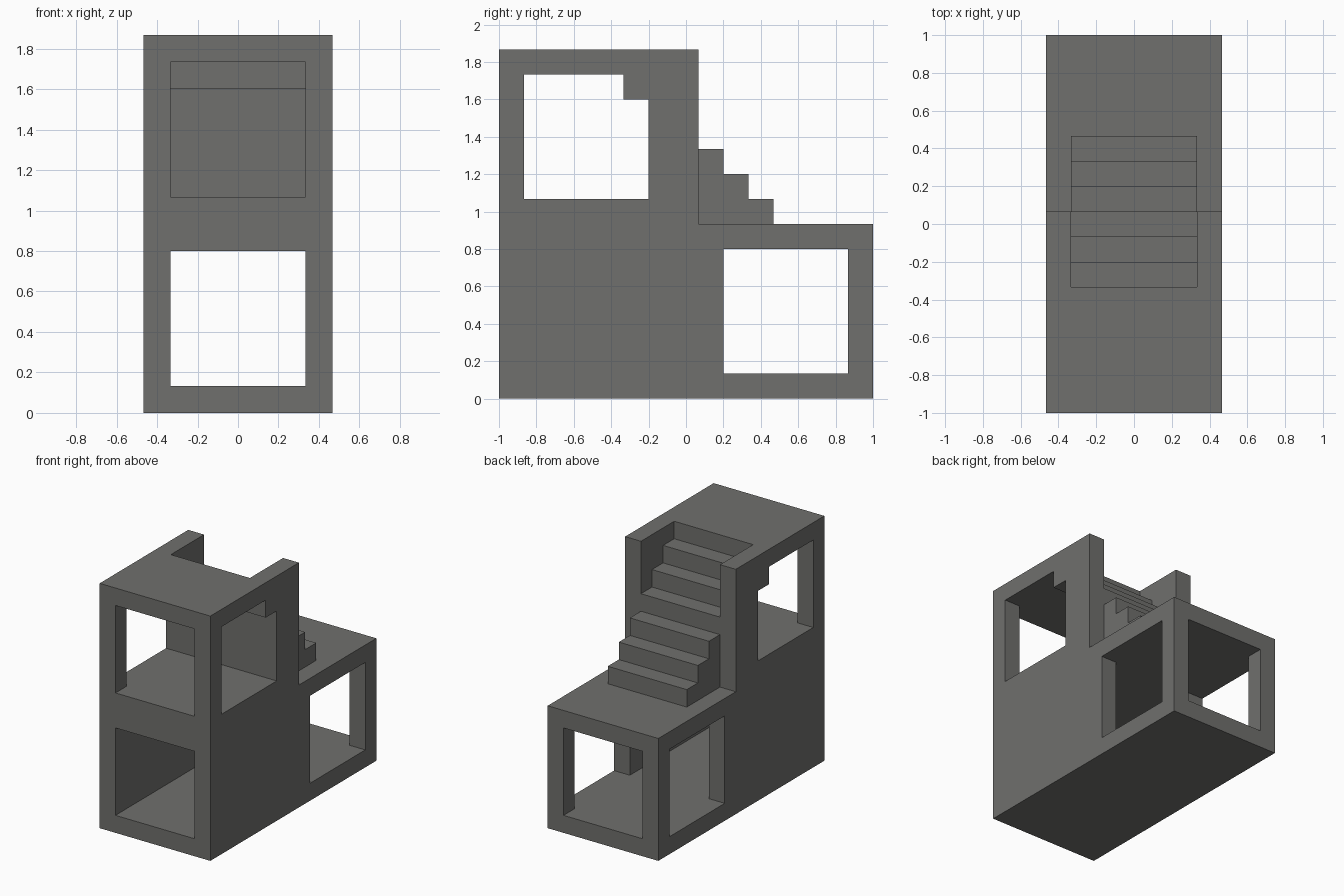
import bpy
import bmesh
from mathutils import Vector

U = 2 / 15  # one module: wall thickness and step size
HALF_WIDTH = 3.5
HALF_INNER = 2.5

if "Cube" in bpy.data.objects:
    bpy.data.objects.remove(bpy.data.objects["Cube"], do_unlink=True)

stone = bpy.data.materials.new("warm grey")
stone.use_nodes = True
GREY = (0.16, 0.16, 0.153, 1)
stone.diffuse_color = GREY
stone.node_tree.nodes["Principled BSDF"].inputs["Base Color"].default_value = GREY


def extrude_profile(name, profile, half):
    """Extrude a (depth, height) outline, in modules, across the width."""
    bm = bmesh.new()
    verts = [bm.verts.new((-half * U, y * U - 1, z * U)) for y, z in profile]
    face = bm.faces.new(verts)
    ext = bmesh.ops.extrude_face_region(bm, geom=[face])
    moved = [v for v in ext["geom"] if isinstance(v, bmesh.types.BMVert)]
    bmesh.ops.translate(bm, verts=moved, vec=Vector((2 * half * U, 0, 0)))
    bmesh.ops.recalc_face_normals(bm, faces=bm.faces)
    mesh = bpy.data.meshes.new(name)
    bm.to_mesh(mesh)
    bm.free()
    mesh.materials.append(stone)
    obj = bpy.data.objects.new(name, mesh)
    bpy.context.collection.objects.link(obj)
    return obj


def carve(target, name, profile, half):
    """Cut an extruded profile out of the target and discard the cutter."""
    cutter = extrude_profile(name, profile, half)
    cutter.hide_render = True
    mod = target.modifiers.new(name, "BOOLEAN")
    mod.operation = "DIFFERENCE"
    mod.solver = "EXACT"
    mod.object = cutter
    graph = bpy.context.evaluated_depsgraph_get()
    mesh = bpy.data.meshes.new_from_object(target.evaluated_get(graph))
    target.modifiers.clear()
    target.data = mesh
    bpy.data.objects.remove(cutter, do_unlink=True)


def rect(y0, y1, z0, z1):
    return [(y0, z0), (y1, z0), (y1, z1), (y0, z1)]


def room(y0):
    """Upper room outline, notched under the top step."""
    return [(y0, 8), (6, 8), (6, 12), (5, 12), (5, 13), (y0, 13)]


# Two-storey shell
shell = extrude_profile(
    "house_shell", [(0, 0), (15, 0), (15, 7), (8, 7), (8, 14), (0, 14)], HALF_WIDTH)

# Ground floor passage and its side windows
carve(shell, "passage_cutter", rect(-1, 16, 1, 6), HALF_INNER)
carve(shell, "lower_window_cutter", rect(9, 14, 1, 6), HALF_WIDTH + 1)

# Upper room and its side windows
carve(shell, "room_cutter", room(-1), HALF_INNER)
carve(shell, "upper_window_cutter", room(1), HALF_WIDTH + 1)

# Recessed upper flight of stairs
carve(shell, "stairwell_cutter",
      [(5, 13), (6, 13), (6, 12), (7, 12), (7, 11), (9, 11), (9, 15), (5, 15)],
      HALF_INNER)

# Lower flight, standing on the terrace
extrude_profile(
    "lower_steps",
    [(8, 7), (11, 7), (11, 8), (10, 8), (10, 9), (9, 9), (9, 10), (8, 10)],
    HALF_INNER)
